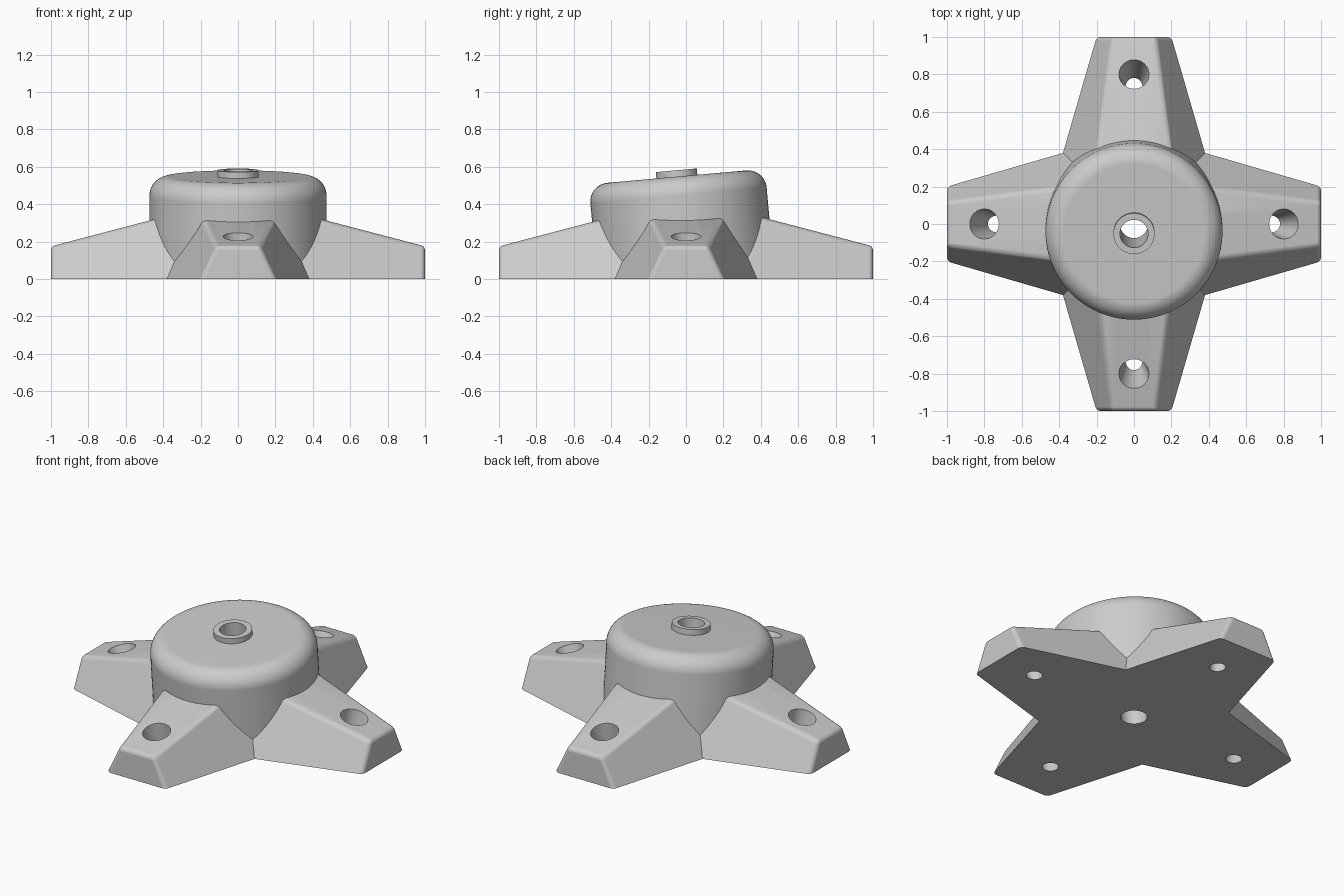
import bpy, bmesh, math
from mathutils import Matrix, Vector

if "Cube" in bpy.data.objects:
    bpy.data.objects.remove(bpy.data.objects["Cube"], do_unlink=True)

TILT = Matrix.Rotation(math.radians(5.1), 4, 'X')
QUARTERS = [Matrix.Rotation(i * math.pi / 2, 4, 'Z') for i in range(4)]

grey = bpy.data.materials.new("plain grey")
grey.use_nodes = True
colour = (0.6, 0.6, 0.6, 1)
grey.diffuse_color = colour
grey.node_tree.nodes["Principled BSDF"].inputs["Base Color"].default_value = colour


def add_object(name, bm, matrix=Matrix()):
    bmesh.ops.transform(bm, matrix=matrix, verts=bm.verts)
    bmesh.ops.recalc_face_normals(bm, faces=bm.faces)
    mesh = bpy.data.meshes.new(name)
    bm.to_mesh(mesh)
    bm.free()
    mesh.materials.append(grey)
    obj = bpy.data.objects.new(name, mesh)
    bpy.context.collection.objects.link(obj)
    return obj


def four_arm_base():
    """One tapered arm, mitred on the diagonals and repeated four times."""
    bm = bmesh.new()
    rings = []
    for r in (-0.1, 1.0):
        low, high, top = 0.49 - 0.29 * r, 0.245 - 0.127 * r, 0.437 - 0.262 * r
        section = [(-low, 0), (low, 0), (high, top), (-high, top)]
        rings.append([bm.verts.new((r, y, z)) for y, z in section])
    a, b = rings
    bm.faces.new(a)
    bm.faces.new(b)
    for i in range(4):
        j = (i + 1) % 4
        bm.faces.new((a[i], a[j], b[j], b[i]))
    bmesh.ops.recalc_face_normals(bm, faces=bm.faces)
    # Soften the upper and outer edges
    soft = [e for e in bm.edges
            if max(v.co.z for v in e.verts) > 0.01
            and max(v.co.x for v in e.verts) > 0.9]
    bmesh.ops.bevel(bm, geom=soft, offset=0.022, segments=5, profile=0.5,
                    affect='EDGES')
    # Mitre against the neighbouring arms
    for side in (1, -1):
        bmesh.ops.bisect_plane(bm, geom=bm.verts[:] + bm.edges[:] + bm.faces[:],
                               plane_co=(0, 0, 0), plane_no=(1, side, 0),
                               clear_inner=True)
    single = bm.verts[:] + bm.edges[:] + bm.faces[:]
    for turn in QUARTERS[1:]:
        copy = bmesh.ops.duplicate(bm, geom=single)["geom"]
        bmesh.ops.transform(bm, matrix=turn, verts=[
            v for v in copy if isinstance(v, bmesh.types.BMVert)])
    bmesh.ops.remove_doubles(bm, verts=bm.verts, dist=0.0002)
    return add_object("four_arm_base", bm)


def tilted_drum():
    """Tilted round hub with a rounded rim and a small raised collar."""
    radius, top, fillet = 0.473, 0.55, 0.1
    profile = [(0, 0.05), (radius, 0.05)]
    for i in range(13):
        t = math.pi / 2 * i / 12
        profile.append((radius - fillet + fillet * math.cos(t),
                        top - fillet + fillet * math.sin(t)))
    profile += [(0.11, top), (0.11, 0.584), (0, 0.584)]
    bm = bmesh.new()
    verts = [bm.verts.new((x, 0, z)) for x, z in profile]
    edges = [bm.edges.new(pair) for pair in zip(verts, verts[1:])]
    bmesh.ops.spin(bm, geom=verts + edges, axis=(0, 0, 1), cent=(0, 0, 0),
                   angle=math.tau, steps=96, use_duplicate=False)
    bmesh.ops.remove_doubles(bm, verts=bm.verts, dist=0.0001)
    return add_object("tilted_drum", bm, TILT)


def cut_hole(target, r_low, r_high, depth, matrix):
    """Bore a round or tapered hole through the target."""
    bm = bmesh.new()
    bmesh.ops.create_cone(bm, cap_ends=True, segments=48, radius1=r_low,
                          radius2=r_high, depth=depth)
    cutter = add_object("hole_cutter", bm, matrix)
    cutter.hide_render = True
    mod = target.modifiers.new("hole", 'BOOLEAN')
    mod.operation, mod.solver, mod.object = 'DIFFERENCE', 'EXACT', cutter
    bpy.context.view_layer.update()
    graph = bpy.context.evaluated_depsgraph_get()
    mesh = bpy.data.meshes.new_from_object(target.evaluated_get(graph))
    target.modifiers.clear()
    target.data = mesh
    bpy.data.objects.remove(cutter, do_unlink=True)


base = four_arm_base()
drum = tilted_drum()

# Centre bore follows the tilt of the hub
for part in (base, drum):
    cut_hole(part, 0.075, 0.075, 2, TILT)

# Tapered mounting holes, leaning out with the sloping arm tops
axis = Vector((0.3, 0, 1)).normalized()
lean = axis.to_track_quat('Z', 'Y').to_matrix().to_4x4()
centre = Vector((0.8, 0, 0.227)) - axis * 0.11
for turn in QUARTERS:
    cut_hole(base, 0.038, 0.089, 0.34, turn @ Matrix.Translation(centre) @ lean)

# Smooth the round surfaces, keep the creases crisp
for part in (base, drum):
    bpy.ops.object.select_all(action='DESELECT')
    part.select_set(True)
    bpy.context.view_layer.objects.active = part
    bpy.ops.object.shade_smooth_by_angle(angle=math.radians(28))
    weighted = part.modifiers.new("crisp flats", 'WEIGHTED_NORMAL')
    weighted.keep_sharp = True
